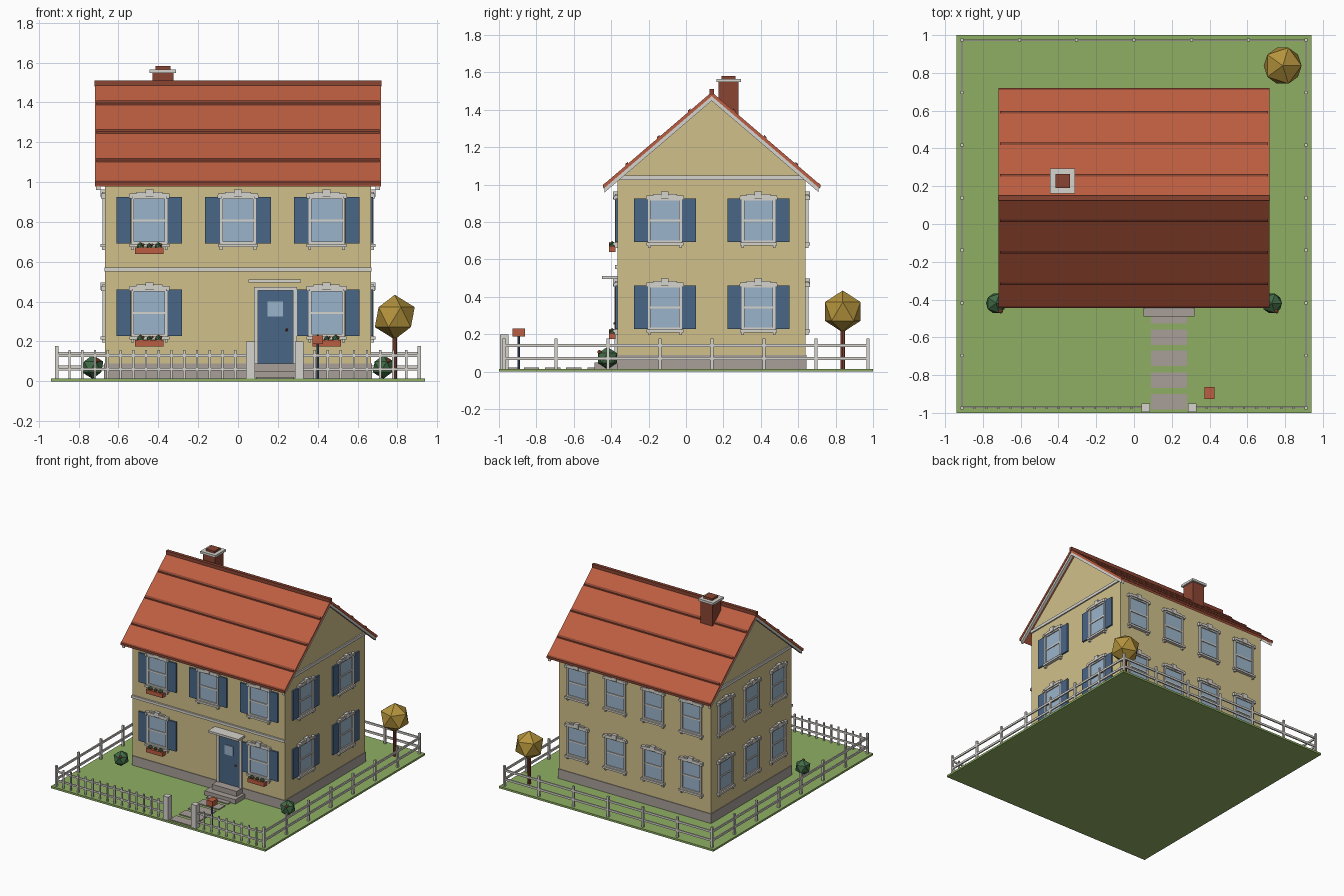
import bpy, bmesh, math
from mathutils import Matrix, Vector

if "Cube" in bpy.data.objects:
    bpy.data.objects.remove(bpy.data.objects["Cube"])

def lin(h):
    c = [int(h[i:i + 2], 16) / 255 for i in (0, 2, 4)]
    return [v / 12.92 if v < 0.04045 else ((v + 0.055) / 1.055) ** 2.4 for v in c] + [1]

MATS = {}
for key, label, col in [
        ("wall", "cream wall", "D0C08B"), ("trim", "pale trim", "D6D3CC"),
        ("blue", "slate blue", "4A6686"), ("glass", "window glass", "9AB4CA"),
        ("roof", "terracotta", "BC5D41"), ("brick", "dark brick", "8A4532"),
        ("grass", "lawn green", "8FAF64"), ("leaf", "bush green", "416B46"),
        ("gold", "autumn leaves", "B4933C"), ("stone", "grey stone", "A89F98")]:
    m = bpy.data.materials.new(label)
    m.diffuse_color = lin(col)
    m.use_nodes = True
    m.node_tree.nodes["Principled BSDF"].inputs["Base Color"].default_value = m.diffuse_color
    MATS[key] = m

def finish(name, bm, keys, mat=None):
    me = bpy.data.meshes.new(name)
    bmesh.ops.recalc_face_normals(bm, faces=bm.faces)
    bm.to_mesh(me)
    bm.free()
    for k in keys:
        me.materials.append(MATS[k])
    ob = bpy.data.objects.new(name, me)
    if mat:
        ob.matrix_world = mat
    bpy.context.collection.objects.link(ob)
    return ob

def boxes(name, parts, mat=None):
    """One object from (colour, x0, x1, y0, y1, z0, z1) boxes."""
    bm = bmesh.new()
    keys = []
    for k, x0, x1, y0, y1, z0, z1 in parts:
        if k not in keys:
            keys.append(k)
        M = Matrix.Translation(((x0 + x1) / 2, (y0 + y1) / 2, (z0 + z1) / 2)) @ \
            Matrix.Diagonal((x1 - x0, y1 - y0, z1 - z0, 1))
        vs = bmesh.ops.create_cube(bm, size=1, matrix=M)["verts"]
        for f in {f for v in vs for f in v.link_faces}:
            f.material_index = keys.index(k)
    return finish(name, bm, keys, mat)

def prism(name, key, pts, x0, x1):
    """Extrude a (y, z) outline along x."""
    bm = bmesh.new()
    f = bm.faces.new([bm.verts.new((x0, y, z)) for y, z in pts])
    r = bmesh.ops.extrude_face_region(bm, geom=[f])["geom"]
    bmesh.ops.translate(bm, vec=(x1 - x0, 0, 0),
                        verts=[v for v in r if isinstance(v, bmesh.types.BMVert)])
    return finish(name, bm, [key])

def ball(name, key, c, r, sub=1):
    bm = bmesh.new()
    bmesh.ops.create_icosphere(bm, subdivisions=sub, radius=r, matrix=Matrix.Translation(c))
    return finish(name, bm, [key])

def rod(name, key, x, y, z0, z1, r, n=8):
    bm = bmesh.new()
    bmesh.ops.create_cone(bm, cap_ends=True, segments=n, radius1=r, radius2=r, depth=z1 - z0,
                          matrix=Matrix.Translation((x, y, (z0 + z1) / 2)))
    return finish(name, bm, [key])

G = 0.015                      # lawn height
CY, HX, HY = 0.1375, 0.667, 0.5025   # house centre and half sizes
SL = 0.855                     # roof slope
RIDGE = 1.493

def roof_z(y):
    return RIDGE - SL * abs(y - CY)

# Lawn, walls, plinth
boxes("lawn", [("grass", -0.94, 0.94, -1, 1, 0, G)])
F, B = CY - HY, CY + HY
e = roof_z(F) - 0.02
prism("walls", "wall", [(F, G), (B, G), (B, e), (CY, RIDGE - 0.02), (F, e)], -HX, HX)
boxes("plinth", [("stone", -HX - .005, HX + .005, F - .005, B + .005, G, 0.09)])
boxes("front_band", [("trim", -HX - .004, HX + .004, F - .014, F, 0.55, 0.57)])
for s in (-1, 1):
    x = sorted((s * HX, s * (HX + 0.01)))
    boxes("gable_band", [("trim", *x, F, B, 1.025, 1.048)])

# Roof slopes, battens, rake boards
for s in (-1, 1):
    def strip(name, key, d0, d1, lo, hi, x0, x1):
        pts = [(CY + s * d, RIDGE - SL * d + h) for d, h in ((d0, lo), (d1, lo), (d1, hi), (d0, hi))]
        prism(name, key, pts, x0, x1)
    strip("roof_slope", "roof", 0, 0.578, -0.02, 0.002, -0.717, 0.717)
    for d in (0.113, 0.28, 0.448):
        strip("roof_batten", "brick", d, d + 0.013, 0, 0.012, -0.71, 0.71)
    strip("eave_edge", "brick", 0.572, 0.582, -0.012, 0.004, -0.717, 0.717)
    for x0 in (-0.712, 0.69):
        strip("rake_board", "trim", 0, 0.572, -0.045, -0.018, x0, x0 + 0.022)
boxes("ridge_cap", [("brick", -0.72, 0.72, CY - 0.013, CY + 0.013, 1.48, 1.51)])

# Chimney
boxes("chimney", [("brick", -0.43, -0.325, 0.175, 0.28, 1.33, 1.55),
                  ("trim", -0.445, -0.312, 0.162, 0.293, 1.548, 1.566),
                  ("brick", -0.415, -0.34, 0.19, 0.265, 1.566, 1.582)])

# Windows: local x runs along the wall, -y points outwards
def wall_frame(angle, dist):
    return Matrix.Translation((0, CY, 0)) @ Matrix.Rotation(math.radians(angle), 4, "Z") @ \
        Matrix.Translation((0, -dist, 0))

def window(frame, u, z, shutters):
    """z is the glass bottom."""
    p = [("glass", -.08, .08, -.005, 0, z, z + .235),
         ("trim", -.08, .08, -.011, 0, z + .112, z + .123),
         ("trim", -.08, .08, -.013, 0, z, z + .012),
         ("trim", -.08, .08, -.013, 0, z + .225, z + .237),
         ("trim", -.1, .1, -.02, 0, z + .237, z + .253),
         ("trim", -.065, .065, -.015, 0, z + .253, z + .261),
         ("trim", -.02, .02, -.024, 0, z + .234, z + .272),
         ("trim", -.1, .1, -.024, 0, z - .015, z)]
    for s in (-1, 1):
        def side(k, a, b, d, z0, z1):
            p.append((k, *sorted((s * a, s * b)), -d, 0, z0, z1))
        side("trim", .076, .09, .014, z, z + .237)
        side("trim", .078, .092, .016, z - .03, z - .015)
        side("trim", .084, .102, .022, z + .228, z + .245)
        if shutters:
            side("blue", .091, .165, .012, z + .002, z + .235)
    boxes("window", p, frame @ Matrix.Translation((u, 0, 0)))

LOW, HIGH = 0.225, 0.69
SIDES = [(0, HY, (-.445, 0, .445), True), (90, HX, (-.25, .25), True),
         (180, HY, (-.5, -.167, .167, .5), False), (-90, HX, (-.33, 0, .33), False)]
for angle, dist, cols, shut in SIDES:
    for u in cols:
        for z in (LOW, HIGH):
            if not (angle == 0 and u == 0 and z == LOW):
                window(wall_frame(angle, dist), u, z, shut)

# Flower boxes
for x, z in ((-.445, HIGH), (-.445, LOW), (.445, LOW)):
    boxes("flower_box", [("roof", x - .072, x + .072, F - .048, F - .012, z - .05, z - .018)])
    for i, dx in enumerate((-.045, 0, .045)):
        ball("box_plant", "leaf", (x + dx, F - .03, z - .012), .015 if i == 1 else .02)
        ball("box_flower", "roof", (x + dx + .014, F - .042, z - .004), .007)

# Door, canopy, steps
boxes("door", [("trim", .08, .1, F - .018, F, .09, .47), ("trim", .277, .297, F - .018, F, .09, .47),
               ("trim", .08, .297, F - .018, F, .455, .472), ("blue", .1, .277, F - .01, F, .09, .456),
               ("glass", .147, .225, F - .016, F, .325, .4)])
ball("door_knob", "brick", (.245, F - .016, .258), .008)
boxes("canopy", [("trim", .053, .317, -.45, F, .495, .512)])
boxes("front_steps", [("stone", .08, .297, -.44, F, G, .09), ("stone", .05, .32, -.49, F, G, .05)])

# Path stones
boxes("path", [("stone", .09, .28, y - .041, y + .041, G, .022)
               for y in (-.942, -.826, -.712, -.6, -.485)])

# Fence: pickets in front, posts and rails on the other sides
FX, FY = 0.91, 0.973
front = []
for x0, x1 in ((-FX, .05), (.32, FX)):
    n = round((x1 - x0) / .063)
    for i in range(n + 1):
        x = x0 + (x1 - x0) * i / n
        front.append(("trim", x - .006, x + .006, -FY - .007, -FY + .003, G, .158))
    for z in (.06, .13):
        front.append(("trim", x0, x1, -FY - .002, -FY + .006, z - .007, z + .007))
boxes("picket_fence", front)
boxes("gate_posts", [("trim", x, x + .045, -.995, -.95, G, .2) for x in (.04, .285)])
rails = []
for i in range(8):
    y = -FY + 2 * FY * i / 7
    rails += [("trim", s * FX - .008, s * FX + .008, y - .008, y + .008, G, .177) for s in (-1, 1)]
for i in range(1, 6):
    x = -FX + 2 * FX * i / 6
    rails.append(("trim", x - .008, x + .008, FY - .008, FY + .008, G, .177))
for z in (.07, .14):
    rails += [("trim", s * FX - .005, s * FX + .005, -FY, FY, z - .008, z + .008) for s in (-1, 1)]
    rails.append(("trim", -FX, FX, FY - .005, FY + .005, z - .008, z + .008))
boxes("rail_fence", rails)

# Bushes, tree, mailbox
for s in (-1, 1):
    ball("bush", "leaf", (s * .73, -.42, .072), .06)
    ball("bush_flower", "roof", (s * .73 + .025, -.463, .105), .012)
rod("tree_trunk", "brick", .787, .838, G, .25, .012)
ball("tree_crown", "gold", (.787, .838, .322), .112)
rod("mailbox_post", "blue", .4, -.895, G, .19, .007)
boxes("mailbox", [("roof", .374, .426, -.927, -.862, .187, .23)])
